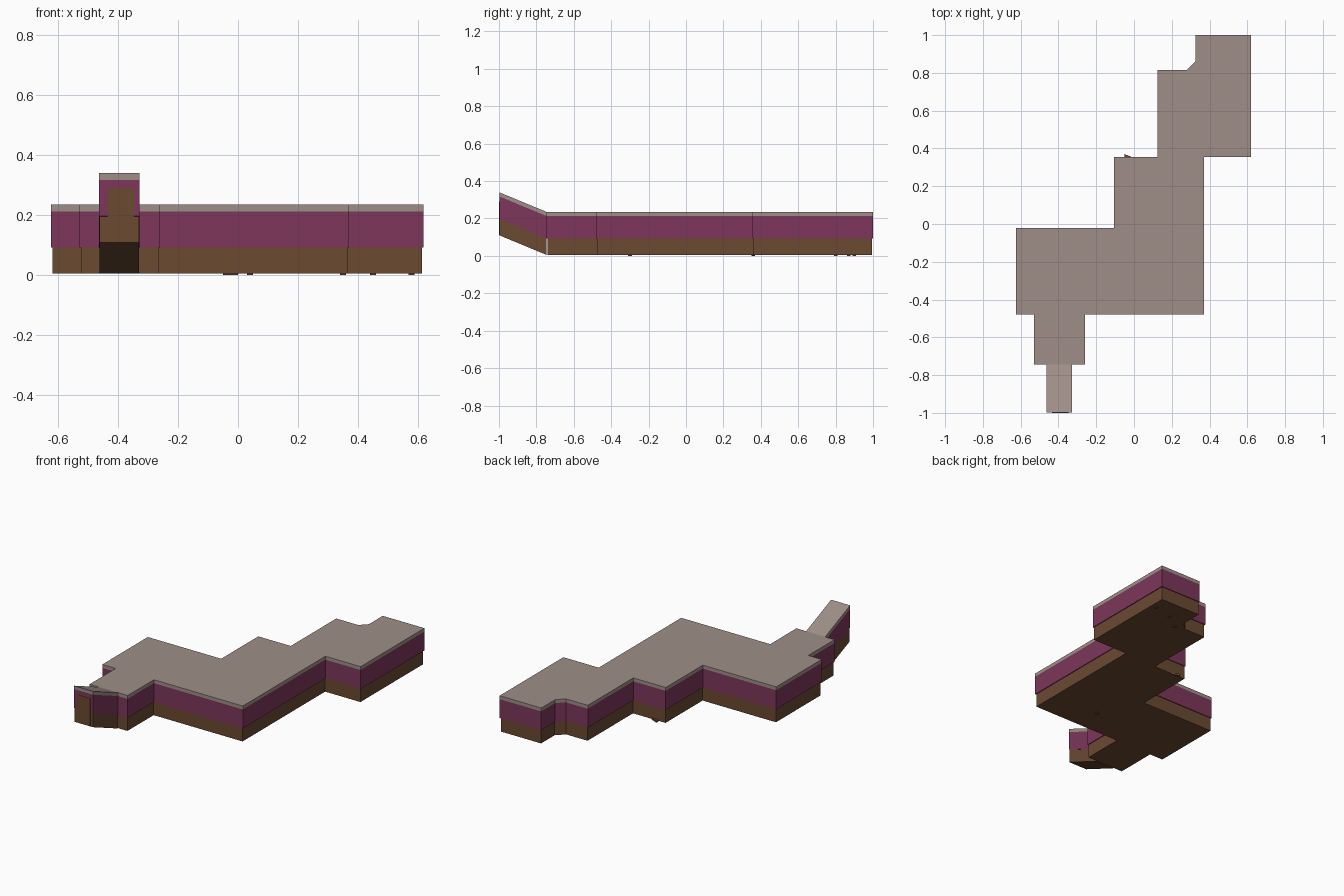
import bpy, bmesh
from mathutils import Vector

if "Cube" in bpy.data.objects:
    bpy.data.objects.remove(bpy.data.objects["Cube"])


def material(name, rgb):
    m = bpy.data.materials.new(name)
    m.diffuse_color = (*rgb, 1)
    m.use_nodes = True
    m.node_tree.nodes["Principled BSDF"].inputs["Base Color"].default_value = m.diffuse_color
    return m


BROWN = material("brown base", (0.145, 0.068, 0.031))
PLUM = material("plum wall", (0.205, 0.037, 0.102))
GREY = material("warm grey roof", (0.345, 0.275, 0.245))


def inset(pts, d):
    """Move every side of a counter-clockwise outline inwards by d."""
    out = []
    for i, p in enumerate(pts):
        a, p, b = Vector(pts[i - 1]), Vector(p), Vector(pts[(i + 1) % len(pts)])
        u, v = (p - a).normalized(), (b - p).normalized()
        n1, n2 = Vector((-u.y, u.x)), Vector((-v.y, v.x))
        out.append(p + (n1 + n2) * (d / (1 + n1.dot(n2))))
    return out


def prism(name, pts, z0, z1, mat, lift=None):
    """Extrude an outline from z0 to z1; lift(y) shears it upwards."""
    bm = bmesh.new()
    face = bm.faces.new([bm.verts.new((p[0], p[1], z0)) for p in pts])
    ext = bmesh.ops.extrude_face_region(bm, geom=[face])
    for v in ext["geom"]:
        if isinstance(v, bmesh.types.BMVert):
            v.co.z = z1
    if lift:
        for v in bm.verts:
            v.co.z += lift(v.co.y)
    bmesh.ops.recalc_face_normals(bm, faces=bm.faces)
    me = bpy.data.meshes.new(name)
    bm.to_mesh(me)
    bm.free()
    me.materials.append(mat)
    ob = bpy.data.objects.new(name, me)
    bpy.context.collection.objects.link(ob)
    return ob


def rect(x0, y0, x1, y1):
    return [(x0, y0), (x1, y0), (x1, y1), (x0, y1)]


# Floor plan of the stepped building with its front annex
plan = [(-0.625, -0.48), (-0.53, -0.48), (-0.53, -0.745), (-0.26, -0.745),
        (-0.26, -0.48), (0.37, -0.48), (0.37, 0.355), (0.62, 0.355),
        (0.62, 1.0), (0.325, 1.0), (0.325, 0.86), (0.28, 0.815),
        (0.125, 0.815), (0.125, 0.355), (-0.105, 0.355), (-0.105, -0.02),
        (-0.625, -0.02)]
passage = rect(-0.464, -0.998, -0.329, -0.745)


def slope(y):
    return 0.105 * max(0, (-0.745 - y) / 0.253)


# Three stacked layers: inset base, wall band, roof slab
layers = [("base", 0.005, 0.092, 0.005, BROWN),
          ("wall", 0.092, 0.213, 0.0, PLUM),
          ("roof", 0.213, 0.235, 0.0, GREY)]
for label, z0, z1, d, mat in layers:
    prism("building_" + label, inset(plan, d) if d else plan, z0, z1, mat)
    prism("sloping_passage_" + label, inset(passage, 0.002) if d else passage,
          z0, z1, mat, slope)

# Door plate on the raised end of the passage
prism("passage_door", rect(-0.435, -1.0, -0.347, -0.997), 0.112, 0.29, BROWN)

# Small stone wedge at the back, and ground footing pads
prism("back_wedge", [(-0.05, 0.35), (0.0, 0.35), (-0.05, 0.37)], 0.0, 0.012, BROWN)
for i, (x, y) in enumerate([(0.35, 0.8), (0.45, 0.87), (0.58, 0.9), (0.04, -0.3)]):
    prism(f"footing_{i}", rect(x - 0.01, y - 0.01, x + 0.01, y + 0.01), 0.0, 0.006, BROWN)
